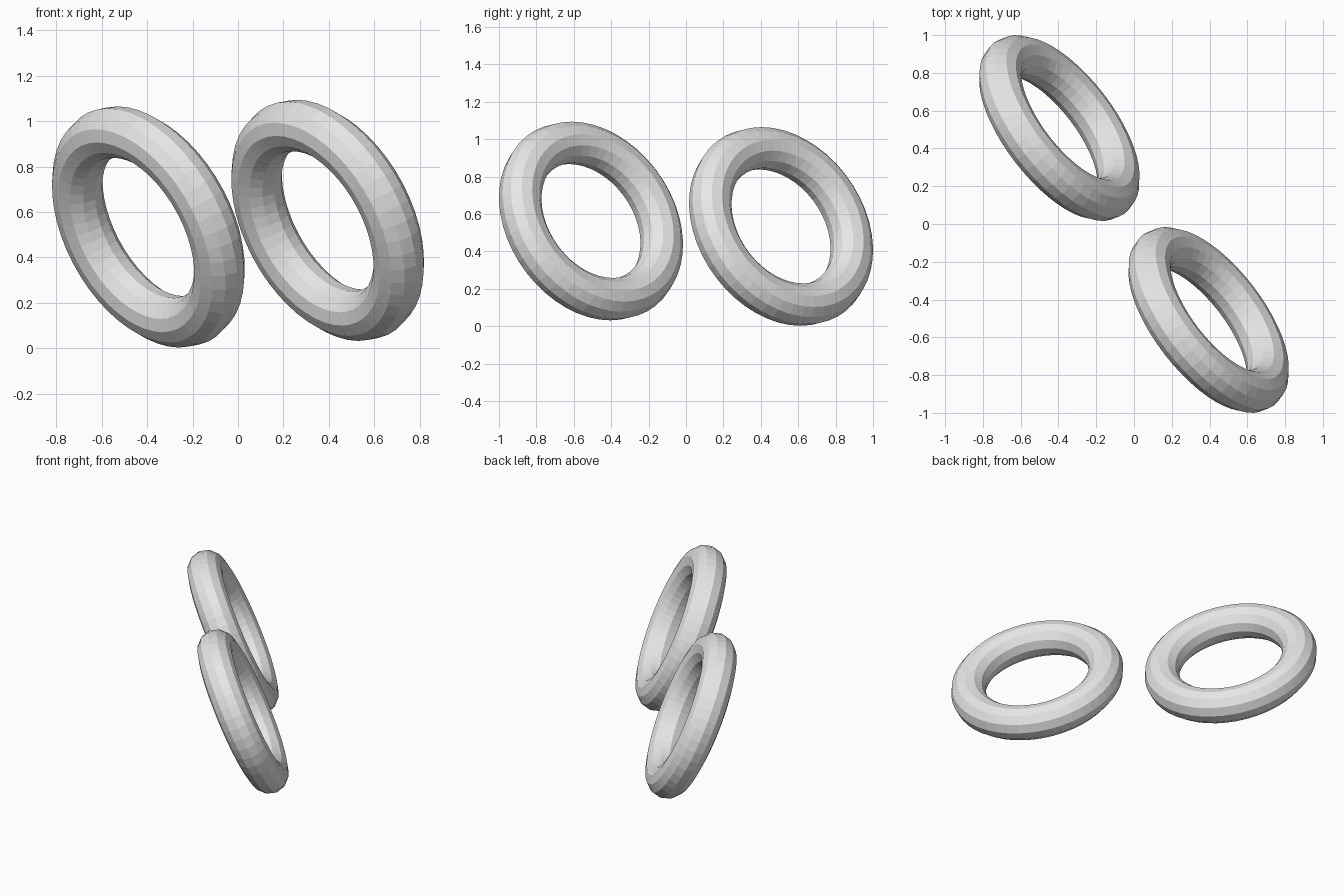
import bpy
from mathutils import Vector

cube = bpy.data.objects.get("Cube")
if cube:
    bpy.data.objects.remove(cube, do_unlink=True)

# Plain grey shared by both rings
grey = bpy.data.materials.new("plain_grey")
grey.use_nodes = True
colour = (0.8, 0.8, 0.8, 1.0)
grey.diffuse_color = colour
grey.node_tree.nodes["Principled BSDF"].inputs["Base Color"].default_value = colour

# Both rings share one tilted axis
axis = Vector((0.726, 0.558, 0.4)).normalized()
tilt = axis.to_track_quat("Z", "Y").to_euler()


def add_ring(name, centre):
    bpy.ops.mesh.primitive_torus_add(
        major_segments=48, minor_segments=12,
        major_radius=0.456, minor_radius=0.114,
        location=centre, rotation=tilt)
    ring = bpy.context.object
    ring.name = name
    ring.data.materials.append(grey)
    bpy.ops.object.shade_flat()


# Back ring on the right, front ring on the left
add_ring("back_ring", (-0.395, 0.508, 0.534))
add_ring("front_ring", (0.395, -0.508, 0.563))
